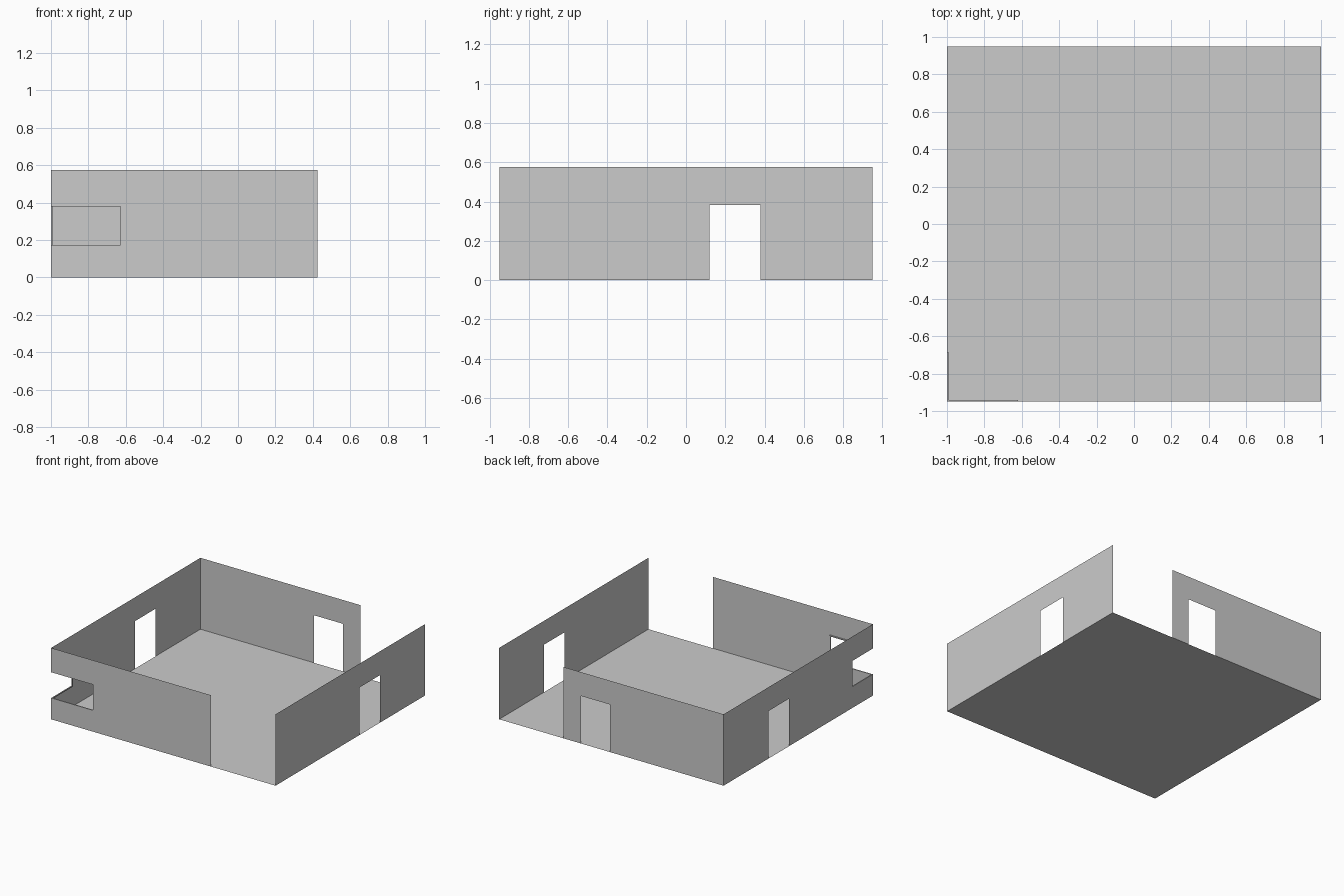
import bpy, bmesh

if "Cube" in bpy.data.objects:
    bpy.data.objects.remove(bpy.data.objects["Cube"])

X, Y, H = 1.0, 0.95, 0.575        # half width, half depth, wall height
END = 0.425                       # where the front and back walls stop
DOOR_H = 0.383                    # door head height
W0, W1 = 0.164, 0.387             # corner window sill and head
WX, WY = -0.62, -0.685            # corner window jambs
T = 0.008                         # window frame thickness


def make_object(name, bm):
    bmesh.ops.remove_doubles(bm, verts=bm.verts, dist=1e-5)
    mesh = bpy.data.meshes.new(name)
    bm.to_mesh(mesh)
    bm.free()
    obj = bpy.data.objects.new(name, mesh)
    bpy.context.collection.objects.link(obj)


def wall(name, place, a, b, openings):
    """Thin sheet from a to b along the wall, leaving out (u0, u1, z0, z1) openings."""
    us = sorted({a, b, *(v for o in openings for v in o[:2])})
    zs = sorted({0, H, *(v for o in openings for v in o[2:])})
    bm = bmesh.new()
    for u0, u1 in zip(us, us[1:]):
        for z0, z1 in zip(zs, zs[1:]):
            u, z = (u0 + u1) / 2, (z0 + z1) / 2
            if any(o[0] < u < o[1] and o[2] < z < o[3] for o in openings):
                continue
            bm.faces.new([bm.verts.new(place(p, q)) for p, q in
                          ((u0, z0), (u1, z0), (u1, z1), (u0, z1))])
    make_object(name, bm)


def box(name, lo, hi):
    bm = bmesh.new()
    bmesh.ops.create_cube(bm, size=1)
    for v in bm.verts:
        v.co = [(l + h) / 2 + c * (h - l) for l, h, c in zip(lo, hi, v.co)]
    make_object(name, bm)


# floor
bm = bmesh.new()
bm.faces.new([bm.verts.new(p) for p in ((-X, -Y, 0), (X, -Y, 0), (X, Y, 0), (-X, Y, 0))])
make_object("floor", bm)

# walls with door and window openings
side_door = (0.12, 0.38, 0, DOOR_H)
wall("right_wall", lambda u, z: (X, u, z), -Y, Y, [side_door])
wall("left_wall", lambda u, z: (-X, u, z), -Y, Y, [side_door, (-Y, WY, W0, W1)])
wall("front_wall", lambda u, z: (u, -Y, z), -X, END, [(-X, WX, W0, W1)])
wall("back_wall", lambda u, z: (u, Y, z), -X, END, [(0.013, 0.272, 0, DOOR_H)])

# slim frame lining the corner window
for part, z in (("sill", W0), ("head", W1 - T)):
    box("front_window_" + part, (-X, -Y, z), (WX, -Y + T, z + T))
    box("left_window_" + part, (-X, -Y + T, z), (-X + T, WY, z + T))
box("front_window_jamb", (WX - T, -Y, W0 + T), (WX, -Y + T, W1 - T))
box("left_window_jamb", (-X, WY - T, W0 + T), (-X + T, WY, W1 - T))
